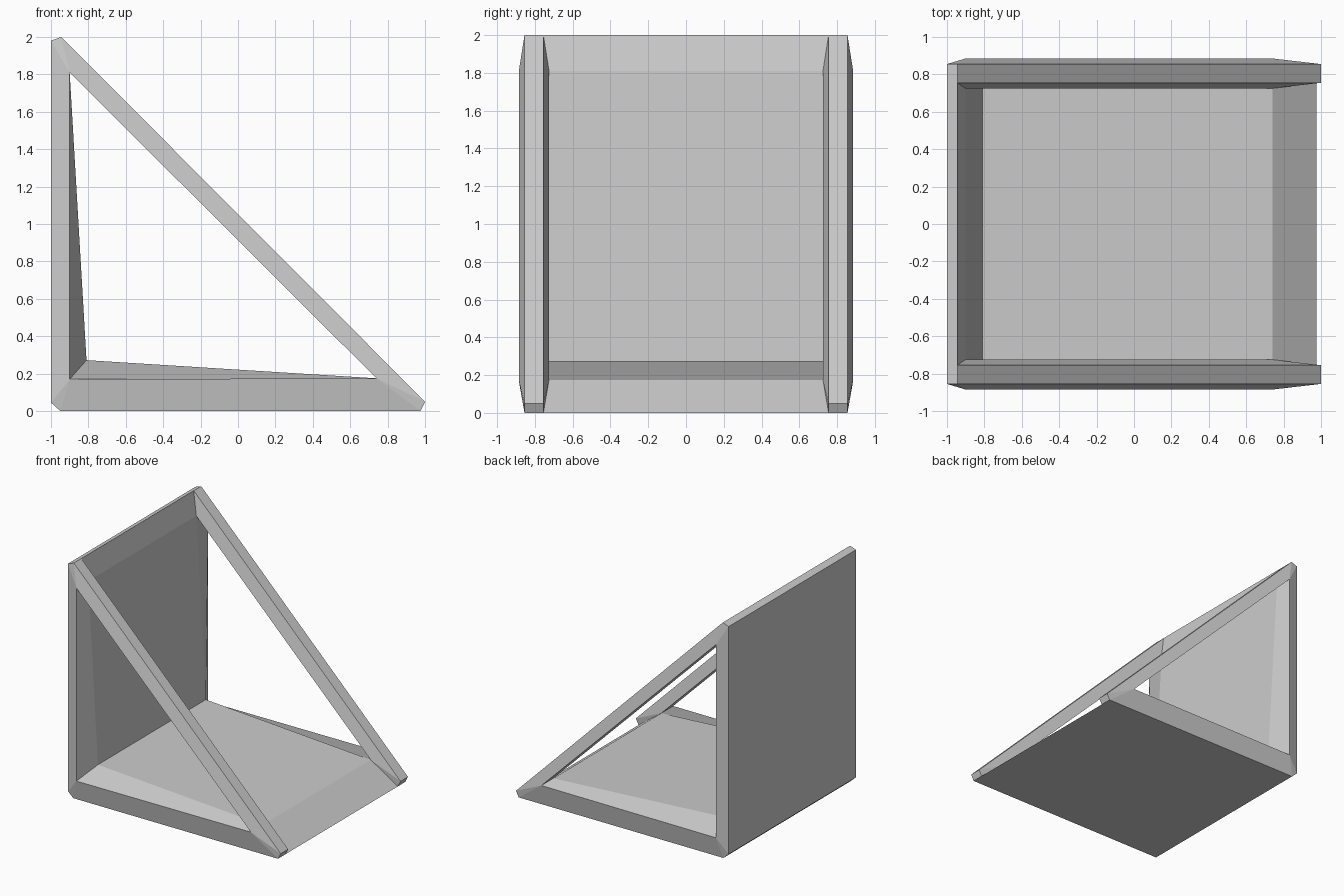
import bpy, bmesh

if "Cube" in bpy.data.objects:
    bpy.data.objects.remove(bpy.data.objects["Cube"])

# Side-frame points (x, y, z) on the +y side; mirrored for the -y side
P = {
    "top_back": (-1, .855, 1.98), "top_front": (-.945, .855, 2), "top_in": (-.945, .755, 2),
    "toe_up": (1, .855, .05), "toe_up_in": (1, .755, .05),
    "toe_low": (.975, .855, 0), "toe_low_in": (.975, .755, 0),
    "heel_low": (-.95, .855, 0), "heel_back": (-1, .855, .045),
    # outer rim of the triangular opening
    "rim_top": (-.9, .885, 1.81), "rim_toe": (.74, .885, .175), "rim_heel": (-.9, .885, .17),
    # inner rim of the triangular opening
    "in_top": (-.9, .725, 1.81), "in_toe": (.74, .725, .175), "in_heel": (-.81, .725, .272),
}

# Faces of each triangular side frame
SIDE = [
    # diagonal bar: top, outside, underside, inside
    "top_front toe_up toe_up_in top_in",
    "top_front toe_up rim_toe rim_top",
    "rim_top rim_toe in_toe in_top",
    "top_in toe_up_in in_toe in_top",
    # bar end
    "toe_up toe_low toe_low_in toe_up_in",
    "toe_up_in toe_low_in in_toe",
    # clipped corners
    "top_back top_front rim_top", "toe_up toe_low rim_toe", "heel_low heel_back rim_heel",
    # base and wall outer sides
    "toe_low heel_low rim_heel rim_toe", "heel_back top_back rim_top rim_heel",
    # opening bevels
    "rim_top rim_heel in_heel in_top", "rim_heel rim_toe in_toe in_heel",
]

# Strips that run straight across from one side frame to the other
CROSS = [
    "top_in in_top", "in_top in_heel", "in_heel in_toe", "in_toe toe_low_in",  # inner wall and floor
    "toe_low_in toe_low heel_low", "heel_low heel_back",                       # underside, heel chamfer
    "heel_back top_back", "top_back top_front top_in",                         # back, top edge
]

bm = bmesh.new()
left = {k: bm.verts.new(p) for k, p in P.items()}
right = {k: bm.verts.new((x, -y, z)) for k, (x, y, z) in P.items()}

for side in (left, right):
    for names in SIDE:
        bm.faces.new([side[n] for n in names.split()])
for names in CROSS:
    keys = names.split()
    bm.faces.new([left[n] for n in keys] + [right[n] for n in reversed(keys)])

bmesh.ops.recalc_face_normals(bm, faces=bm.faces[:])
mesh = bpy.data.meshes.new("wedge_frame")
bm.to_mesh(mesh)
bm.free()
bpy.context.collection.objects.link(bpy.data.objects.new("wedge_frame", mesh))
